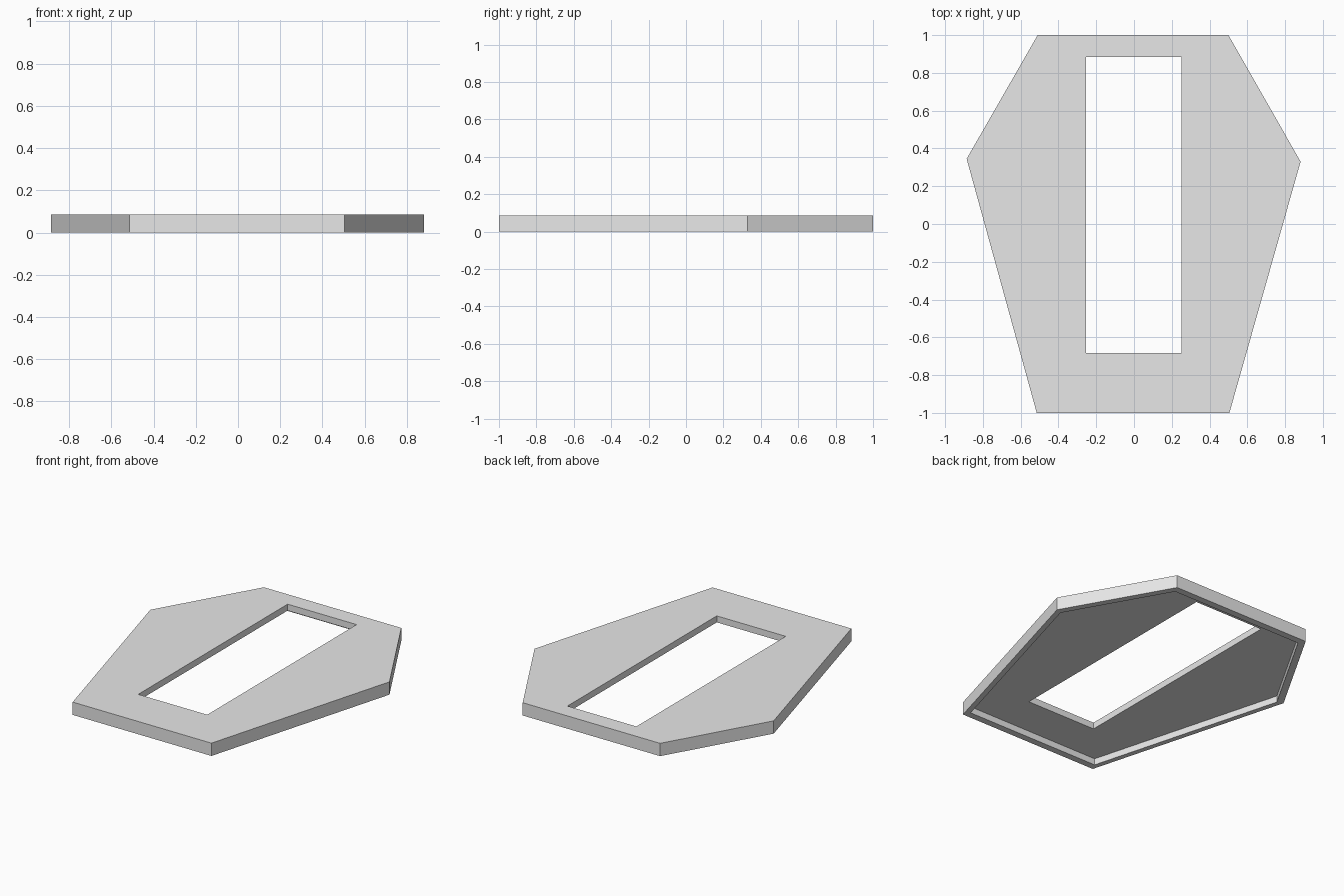
import bpy
import bmesh

cube = bpy.data.objects.get("Cube")
if cube:
    bpy.data.objects.remove(cube, do_unlink=True)

HEIGHT = 0.085
RECESS = 0.042
RIM_SCALE = 0.955

grey = bpy.data.materials.new("light_grey")
grey.use_nodes = True
grey.diffuse_color = (0.8, 0.8, 0.8, 1)
grey.node_tree.nodes["Principled BSDF"].inputs["Base Color"].default_value = (0.8, 0.8, 0.8, 1)


def prism(name, outline, bottom, top):
    """Extrude a flat outline from bottom to top."""
    bm = bmesh.new()
    face = bm.faces.new([bm.verts.new((x, y, bottom)) for x, y in outline])
    side = bmesh.ops.extrude_face_region(bm, geom=[face])
    moved = [v for v in side["geom"] if isinstance(v, bmesh.types.BMVert)]
    bmesh.ops.translate(bm, verts=moved, vec=(0, 0, top - bottom))
    bmesh.ops.recalc_face_normals(bm, faces=bm.faces)
    mesh = bpy.data.meshes.new(name)
    bm.to_mesh(mesh)
    bm.free()
    mesh.materials.append(grey)
    obj = bpy.data.objects.new(name, mesh)
    bpy.context.collection.objects.link(obj)
    return obj


def cut(target, cutter):
    """Subtract the cutter, apply the cut and drop the cutter."""
    cutter.hide_render = True
    mod = target.modifiers.new("cut", "BOOLEAN")
    mod.operation = "DIFFERENCE"
    mod.solver = "EXACT"
    mod.object = cutter
    bpy.context.view_layer.objects.active = target
    bpy.ops.object.modifier_apply(modifier=mod.name)
    bpy.data.objects.remove(cutter, do_unlink=True)


# Six-sided lid plate
outline = [(-0.515, -1), (0.505, -1), (0.882, 0.33),
           (0.5, 1), (-0.51, 1), (-0.886, 0.345)]
lid = prism("lid_panel", outline, 0, HEIGHT)

# Shallow recess underneath, leaving a narrow rim
inner = [(x * RIM_SCALE, y * RIM_SCALE) for x, y in outline]
cut(lid, prism("recess_cutter", inner, -0.1, RECESS))

# Long rectangular window through the plate
window = [(-0.255, -0.683), (0.252, -0.683), (0.252, 0.885), (-0.255, 0.885)]
cut(lid, prism("window_cutter", window, -0.2, 0.2))
